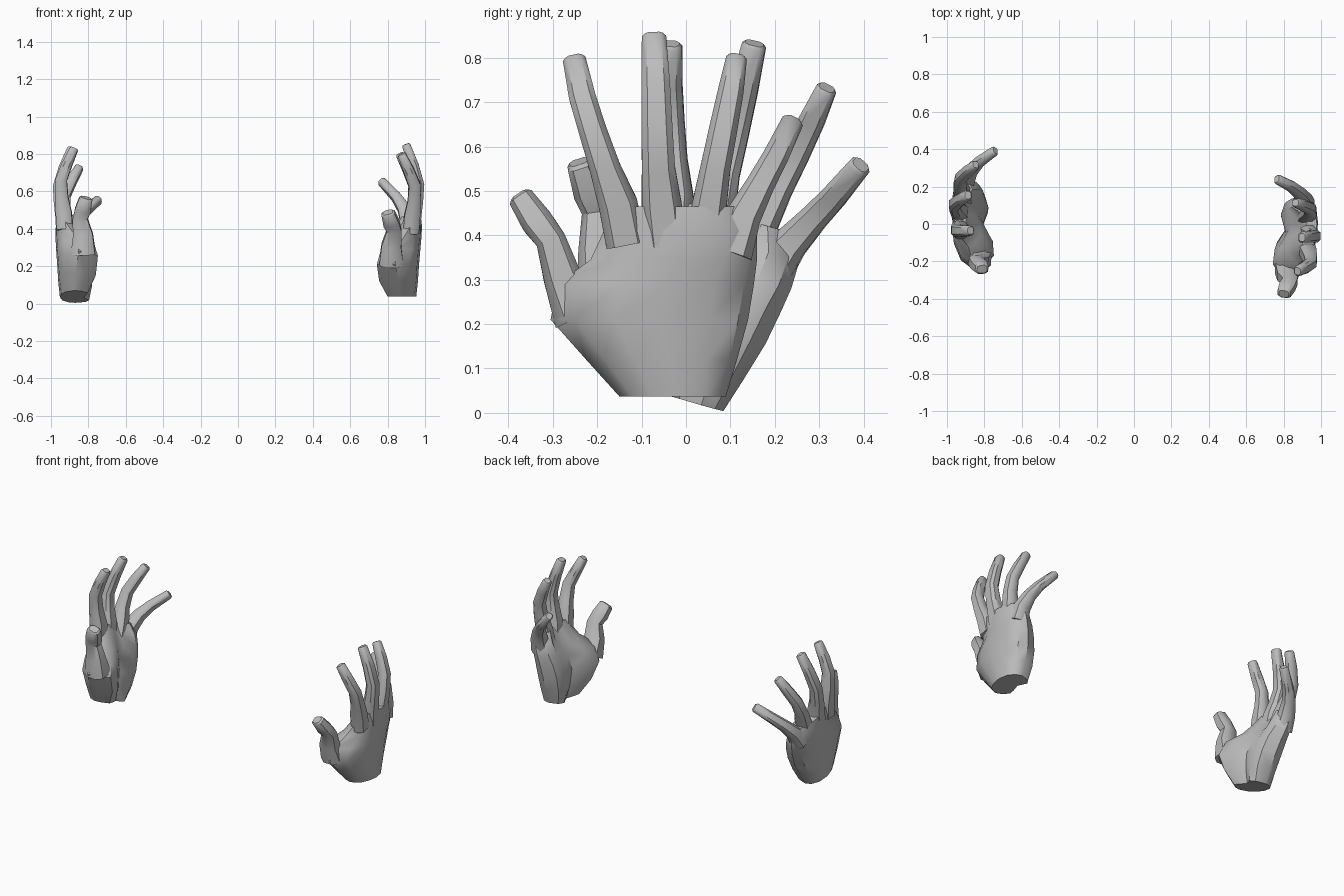
import bpy, bmesh
from math import radians
from mathutils import Matrix, Vector

if "Cube" in bpy.data.objects:
    bpy.data.objects.remove(bpy.data.objects["Cube"])

grey = bpy.data.materials.new("plain grey")
grey.use_nodes = True
COLOUR = (0.5, 0.5, 0.5, 1)
grey.diffuse_color = COLOUR
grey.node_tree.nodes["Principled BSDF"].inputs["Base Color"].default_value = COLOUR

# The right hand is the left one mirrored, tipped back and turned slightly
pivot = Vector((-0.88, -0.03, 0.04))
turn = Matrix.Rotation(radians(-3), 4, "Z") @ Matrix.Rotation(radians(-16), 4, "X")
RIGHT = (Matrix.Translation(pivot) @ turn @ Matrix.Translation(-pivot)
         @ Matrix.Scale(-1, 4, (1, 0, 0)))
HANDS = {"left": Matrix(), "right": RIGHT}


def loft(name, rings, matrix):
    """Skin a list of equal rings into a closed, smooth part."""
    bm = bmesh.new()
    loops = [[bm.verts.new(matrix @ Vector(p)) for p in ring] for ring in rings]
    for a, b in zip(loops, loops[1:]):
        for i in range(len(a)):
            j = (i + 1) % len(a)
            bm.faces.new((a[i], a[j], b[j], b[i]))
    bm.faces.new(loops[0])
    bm.faces.new(loops[-1])
    bmesh.ops.recalc_face_normals(bm, faces=bm.faces)
    mesh = bpy.data.meshes.new(name)
    bm.to_mesh(mesh)
    bm.free()
    mesh.materials.append(grey)
    obj = bpy.data.objects.new(name, mesh)
    bpy.context.collection.objects.link(obj)
    bpy.ops.object.select_all(action="DESELECT")
    obj.select_set(True)
    bpy.context.view_layer.objects.active = obj
    bpy.ops.object.shade_smooth_by_angle(angle=radians(40))


def palm_ring(z, y0, y1, back, mound, heel, edge):
    """Section through the palm: curved back, thumb mound, hollow and heel."""
    hollow = max(mound, heel) + 0.025
    outline = [(0, edge), (0.12, edge + (back - edge) * 0.6), (0.32, back - 0.01),
               (0.55, back), (0.8, back - 0.01), (0.95, back - 0.04),
               (1, (back + heel) / 2), (0.93, heel + 0.02), (0.8, heel),
               (0.58, hollow), (0.38, mound + 0.01), (0.2, mound),
               (0.05, (mound + edge) / 2)]
    return [(x, y0 + t * (y1 - y0), z) for t, x in outline]


def tube(path):
    """Rounded-box rings along (x, y, z, width, depth) joints."""
    pts = [Vector(p[:3]) for p in path]
    rings = []
    for i, (p, (*_, w, d)) in enumerate(zip(pts, path)):
        along = (pts[min(i + 1, len(pts) - 1)] - pts[max(i - 1, 0)]).normalized()
        side = along.cross(Vector((1, 0, 0))).normalized()
        front = side.cross(along)
        corners = [(1, .5), (.6, 1), (-.6, 1), (-1, .5),
                   (-1, -.5), (-.6, -1), (.6, -1), (1, -.5)]
        rings.append([p + side * u * w / 2 + front * v * d / 2 for u, v in corners])
    # Soft flat fingertip
    centre = pts[-1] + (pts[-1] - pts[-2]).normalized() * 0.008
    rings.append([centre + (c - pts[-1]) * 0.75 for c in rings[-1]])
    return rings


# z, y range, back, thumb mound, heel, thumb edge
PALM = [palm_ring(*r) for r in (
    (0.037, -0.15, 0.09, 0.953, 0.80, 0.80, 0.87),
    (0.12, -0.225, 0.115, 0.962, 0.755, 0.785, 0.86),
    (0.21, -0.305, 0.14, 0.968, 0.742, 0.785, 0.84),
    (0.29, -0.29, 0.153, 0.975, 0.765, 0.80, 0.85),
    (0.345, -0.215, 0.16, 0.98, 0.82, 0.82, 0.88),
    (0.41, -0.185, 0.16, 0.984, 0.865, 0.845, 0.92),
    (0.465, -0.165, 0.13, 0.978, 0.90, 0.875, 0.93))]

# Joints from knuckle to tip
DIGITS = {
    "thumb": [(0.82, -0.235, 0.22, 0.13, 0.13), (0.82, -0.28, 0.31, 0.085, 0.105),
              (0.835, -0.305, 0.39, 0.068, 0.08), (0.82, -0.335, 0.43, 0.072, 0.085),
              (0.803, -0.37, 0.482, 0.058, 0.072)],
    "index_finger": [(0.925, -0.135, 0.38, 0.09, 0.085), (0.932, -0.153, 0.47, 0.088, 0.085),
                     (0.943, -0.182, 0.55, 0.07, 0.07), (0.945, -0.21, 0.635, 0.063, 0.062),
                     (0.915, -0.233, 0.71, 0.06, 0.056), (0.877, -0.251, 0.793, 0.052, 0.045)],
    "middle_finger": [(0.93, -0.045, 0.38, 0.09, 0.09), (0.938, -0.055, 0.47, 0.09, 0.085),
                      (0.955, -0.062, 0.55, 0.075, 0.07), (0.965, -0.065, 0.635, 0.07, 0.062),
                      (0.938, -0.068, 0.74, 0.064, 0.056), (0.9, -0.072, 0.845, 0.055, 0.045)],
    "ring_finger": [(0.92, 0.04, 0.38, 0.085, 0.09), (0.93, 0.053, 0.47, 0.078, 0.085),
                    (0.942, 0.066, 0.55, 0.068, 0.07), (0.94, 0.083, 0.635, 0.064, 0.06),
                    (0.905, 0.1, 0.72, 0.058, 0.055), (0.867, 0.113, 0.795, 0.047, 0.045)],
    "little_finger": [(0.915, 0.1, 0.36, 0.1, 0.1), (0.91, 0.128, 0.44, 0.08, 0.085),
                      (0.885, 0.165, 0.51, 0.064, 0.065), (0.845, 0.198, 0.57, 0.058, 0.052),
                      (0.768, 0.238, 0.652, 0.05, 0.042)],
}

for hand, matrix in HANDS.items():
    loft(hand + "_palm", PALM, matrix)
    for digit, path in DIGITS.items():
        loft(hand + "_" + digit, tube(path), matrix)
